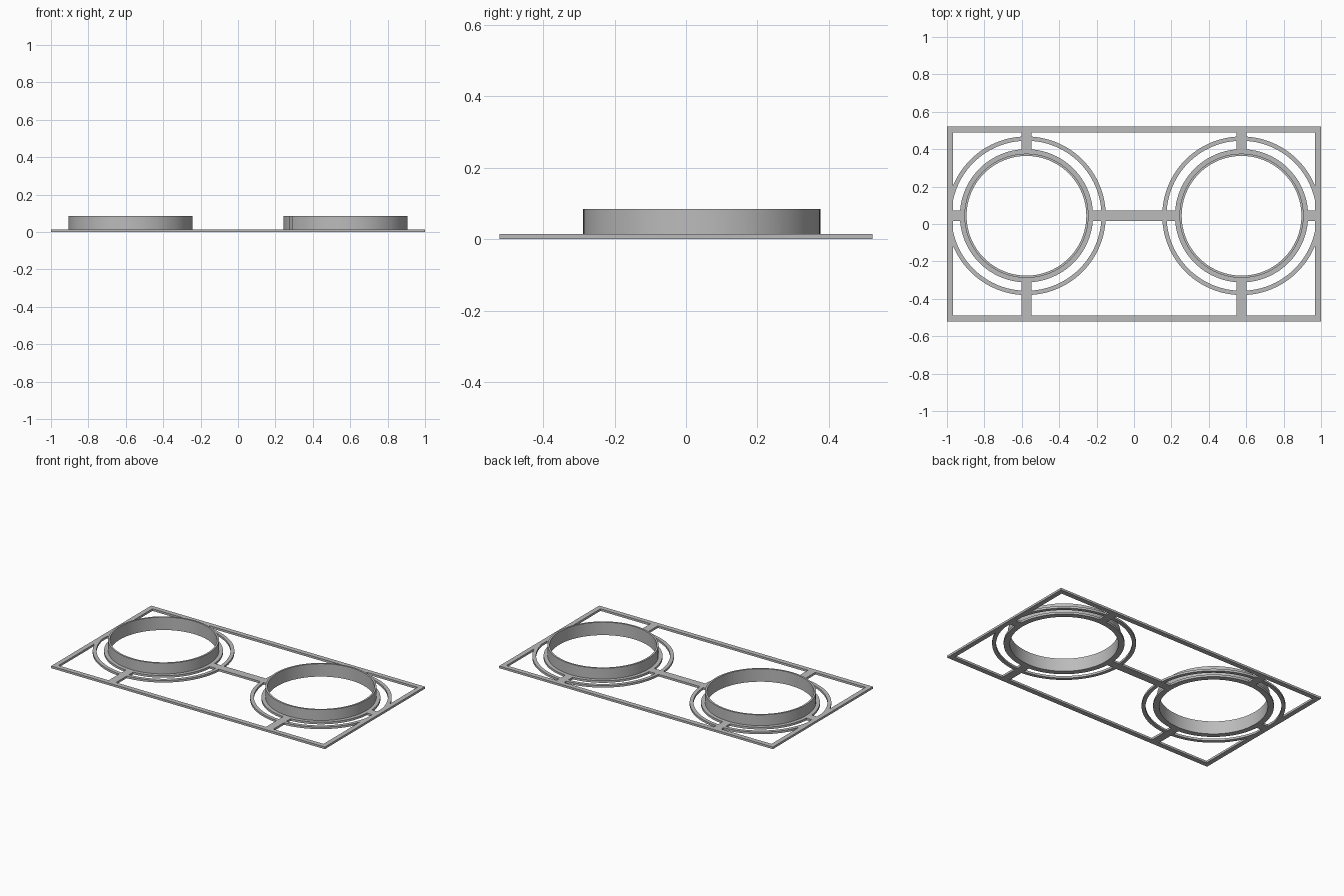
import bpy
import bmesh
import math

cube = bpy.data.objects.get("Cube")
if cube:
    bpy.data.objects.remove(cube, do_unlink=True)

HALF_X, HALF_Y, BAR = 1.0, 0.522, 0.032   # outer frame
CX, CY = 0.575, 0.044                     # ring centres
THICK, TOP = 0.014, 0.085
SPOKE = 0.054
SEGMENTS = 96

grey = bpy.data.materials.new("plain grey")
grey.use_nodes = True
grey.diffuse_color = (0.5, 0.5, 0.5, 1)
grey.node_tree.nodes["Principled BSDF"].inputs["Base Color"].default_value = (0.5, 0.5, 0.5, 1)


def finish(name, bm):
    bmesh.ops.recalc_face_normals(bm, faces=bm.faces)
    mesh = bpy.data.meshes.new(name)
    bm.to_mesh(mesh)
    bm.free()
    obj = bpy.data.objects.new(name, mesh)
    bpy.context.collection.objects.link(obj)
    mesh.materials.append(grey)
    return obj


def band(name, outer, inner, z0, z1):
    """Closed band between two matching outlines, from z0 to z1."""
    bm = bmesh.new()
    loops = [[bm.verts.new((x, y, z)) for x, y in line]
             for line, z in ((outer, z0), (outer, z1), (inner, z1), (inner, z0))]
    n = len(outer)
    for k in range(4):
        a, b = loops[k], loops[(k + 1) % 4]
        for i in range(n):
            j = (i + 1) % n
            bm.faces.new((a[i], a[j], b[j], b[i]))
    return finish(name, bm)


def circle(cx, r):
    angles = [2 * math.pi * i / SEGMENTS for i in range(SEGMENTS)]
    return [(cx + r * math.cos(a), CY + r * math.sin(a)) for a in angles]


def rectangle(hx, hy):
    return [(-hx, -hy), (hx, -hy), (hx, hy), (-hx, hy)]


def bar(name, x0, x1, y0, y1):
    bm = bmesh.new()
    bmesh.ops.create_cube(bm, size=1)
    for v in bm.verts:
        v.co = (x1 if v.co.x > 0 else x0, y1 if v.co.y > 0 else y0,
                THICK if v.co.z > 0 else 0)
    return finish(name, bm)


# Flat outer frame and the bar joining the two rings
frame = band("flat_frame", rectangle(HALF_X, HALF_Y),
             rectangle(HALF_X - BAR, HALF_Y - BAR), 0, THICK)
w = SPOKE / 2
reach = 0.34          # spokes end inside the flange
edge = BAR / 2        # spokes start inside the frame bars
flat_parts = [bar("centre_bar", -CX + reach, CX - reach, CY - w, CY + w)]
collars = []

# Each side: flange, outer ring, spokes and raised collar
for side, s in (("left", 1), ("right", -1)):
    cx = s * CX
    flat_parts += [
        band(side + "_flange", circle(cx, 0.356), circle(cx, 0.32), 0, THICK),
        band(side + "_outer_ring", circle(cx, 0.424), circle(cx, 0.401), 0, THICK),
        bar(side + "_back_spoke", cx - w, cx + w, CY + reach, HALF_Y - edge),
        bar(side + "_front_spoke", cx - w, cx + w, -HALF_Y + edge, CY - reach),
        bar(side + "_side_spoke", *sorted((s * (CX + reach), s * (HALF_X - edge))),
            CY - w, CY + w),
    ]
    collars.append(band(side + "_collar", circle(cx, 0.332), circle(cx, 0.32), 0, TOP))

# Join the flat parts and collars into one clean solid
for part in flat_parts + collars:
    mod = frame.modifiers.new("join", 'BOOLEAN')
    mod.operation = 'UNION'
    mod.solver = 'EXACT'
    mod.object = part
bpy.context.view_layer.update()
evaluated = frame.evaluated_get(bpy.context.evaluated_depsgraph_get())
solid = bpy.data.meshes.new_from_object(evaluated)
frame.modifiers.clear()
frame.data = solid
frame.name = "ring_frame"
for part in flat_parts + collars:
    bpy.data.objects.remove(part, do_unlink=True)

# Smooth round walls, crisp edges
bpy.ops.object.select_all(action='DESELECT')
frame.select_set(True)
bpy.context.view_layer.objects.active = frame
bpy.ops.object.shade_smooth_by_angle(angle=math.radians(30))
